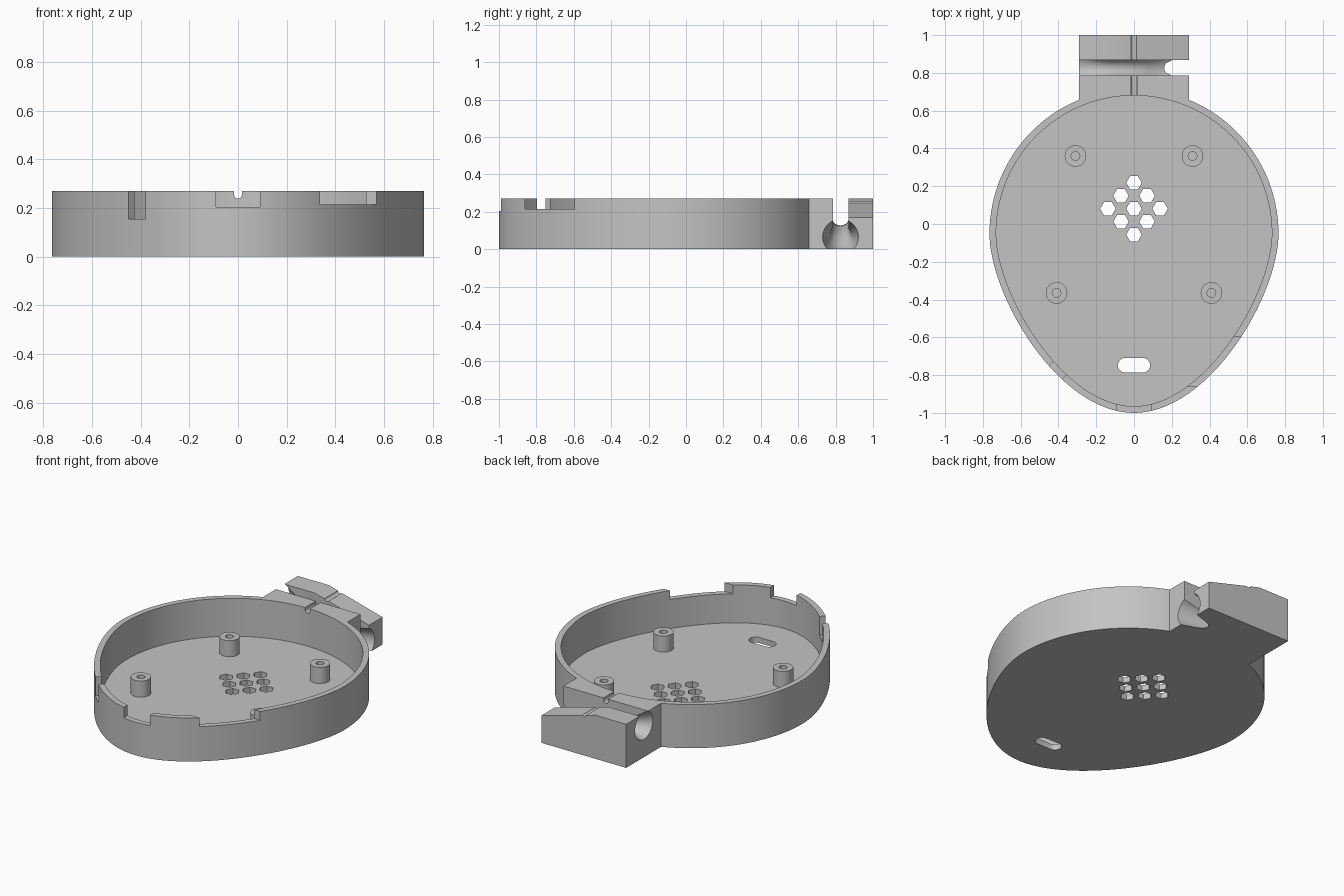
import bpy, bmesh, math
from mathutils import Vector, Matrix

cube = bpy.data.objects.get("Cube")
if cube:
    bpy.data.objects.remove(cube, do_unlink=True)

grey = bpy.data.materials.new("plain_grey")
grey.use_nodes = True
grey.diffuse_color = (0.55, 0.55, 0.55, 1)
grey.node_tree.nodes["Principled BSDF"].inputs["Base Color"].default_value = (0.55, 0.55, 0.55, 1)

HEIGHT, FLOOR, WALL = 0.27, 0.035, 0.035


def loft(name, rings):
    """Closed solid through equal-sized rings of points."""
    bm = bmesh.new()
    loops = [[bm.verts.new(p) for p in ring] for ring in rings]
    n = len(loops[0])
    for a, b in zip(loops, loops[1:]):
        for i in range(n):
            bm.faces.new((a[i], a[(i + 1) % n], b[(i + 1) % n], b[i]))
    bm.faces.new(loops[0][::-1])
    bm.faces.new(loops[-1])
    bmesh.ops.recalc_face_normals(bm, faces=bm.faces)
    mesh = bpy.data.meshes.new(name)
    bm.to_mesh(mesh)
    bm.free()
    mesh.materials.append(grey)
    obj = bpy.data.objects.new(name, mesh)
    bpy.context.collection.objects.link(obj)
    return obj


def prism_z(name, pts, lo, hi):
    return loft(name, [[(x, y, z) for x, y in pts] for z in (lo, hi)])


def prism_y(name, pts, lo, hi):
    return loft(name, [[(x, y, z) for x, z in pts] for y in (lo, hi)])


def box(name, x0, x1, y0, y1, z0, z1):
    return prism_z(name, [(x0, y0), (x1, y0), (x1, y1), (x0, y1)], z0, z1)


def ngon(cx, cy, r, n):
    return [(cx + r * math.cos(math.tau * i / n), cy + r * math.sin(math.tau * i / n)) for i in range(n)]


def combine(target, tool, operation):
    """Apply a boolean and discard the helper solid."""
    tool.hide_render = True
    mod = target.modifiers.new("shape", 'BOOLEAN')
    mod.operation, mod.solver, mod.object = operation, 'EXACT', tool
    bpy.ops.object.select_all(action='DESELECT')
    bpy.context.view_layer.objects.active = target
    target.select_set(True)
    bpy.ops.object.modifier_apply(modifier=mod.name)
    bpy.data.objects.remove(tool, do_unlink=True)


# Egg outline: round back, tapered front
CY, R = -0.05, 0.765
back = [(R * math.cos(math.pi * i / 64), CY + R * math.sin(math.pi * i / 64)) for i in range(65)]
ctrl = [Vector(p) for p in ((-R, CY), (-R, CY - 0.33), (-0.40, -1), (0, -1))]
front = []
for i in range(1, 33):
    t = i / 32
    s = 1 - t
    front.append(tuple(ctrl[0] * s**3 + ctrl[1] * 3 * s * s * t + ctrl[2] * 3 * s * t * t + ctrl[3] * t**3))
egg = back + front + [(-x, y) for x, y in front[-2::-1]]

inner = []
for i, p in enumerate(egg):
    d = (Vector(egg[(i + 1) % len(egg)]) - Vector(egg[i - 1])).normalized()
    inner.append((p[0] - d.y * WALL, p[1] + d.x * WALL))

# Tray body with the cable block at the back
case = prism_z("case", egg, 0, HEIGHT)
combine(case, box("block_inner", -0.29, 0.29, 0.55, 0.83, 0, HEIGHT), 'UNION')
ramp = [(-0.29, 0), (0.29, 0), (0.29, 0.17), (-0.08, HEIGHT), (-0.29, HEIGHT)]
combine(case, prism_y("block_outer", ramp, 0.82, 1), 'UNION')
combine(case, prism_z("cavity", inner, FLOOR, 0.5), 'DIFFERENCE')

# Flared cable channel, dropping towards +x, open above through a slot
stations = [(-0.31, 0.2, 0.095), (-0.25, 0.19, 0.07), (-0.2, 0.18, 0.053), (-0.13, 0.165, 0.043),
            (0, 0.13, 0.043), (0.07, 0.1, 0.047), (0.12, 0.075, 0.056), (0.17, 0.065, 0.07),
            (0.23, 0.065, 0.083), (0.31, 0.065, 0.1)]
channel = loft("channel", [[(x, 0.826 + u, z + v) for u, v in ngon(0, 0, r, 32)] for x, z, r in stations])
combine(case, channel, 'DIFFERENCE')
slot_side = [(x, z) for x, z, r in stations] + [(0.31, 0.4), (-0.31, 0.4)]
combine(case, prism_y("slot", slot_side, 0.785, 0.868), 'DIFFERENCE')

# Thin round-bottomed wire groove
groove = [(0.016 * math.cos(math.pi * (1 + i / 8)), 0.255 + 0.016 * math.sin(math.pi * (1 + i / 8))) for i in range(9)]
combine(case, prism_y("groove", groove + [(0.016, 0.4), (-0.016, 0.4)], 0.6, 1.1), 'DIFFERENCE')

# Rim notches
combine(case, box("front_notch", -0.09, 0.09, -1.1, -0.85, 0.205, 0.4), 'DIFFERENCE')
combine(case, box("left_notch", 0.2, 0.8, -0.86, -0.595, 0.215, 0.4), 'DIFFERENCE')
slit = box("right_slit", -0.05, 0.05, -0.1, 0.1, 0.155, 0.4)
slit.data.transform(Matrix.Translation((-0.395, -0.765, 0)) @ Matrix.Rotation(math.radians(-45), 4, 'Z'))
combine(case, slit, 'DIFFERENCE')

# Screw posts
for x, y in ((-0.31, 0.36), (0.31, 0.36), (-0.41, -0.365), (0.41, -0.365)):
    combine(case, prism_z("post", ngon(x, y, 0.057, 32), 0.02, 0.135), 'UNION')
    combine(case, prism_z("post_hole", ngon(x, y, 0.023, 24), 0.04, 0.3), 'DIFFERENCE')

# Diamond grid of hexagonal sound holes
for i in range(3):
    for j in range(3):
        x, y = 0.069 * (i - j), 0.218 - 0.0685 * (i + j)
        combine(case, prism_z("hex_hole", ngon(x, y, 0.041, 6), -0.1, 0.1), 'DIFFERENCE')

# Rounded opening in the floor near the front
pill = [(math.copysign(0.046, math.cos(a)) + 0.039 * math.cos(a), -0.748 + 0.039 * math.sin(a))
        for a in (math.tau * (i + 0.5) / 32 for i in range(32))]
combine(case, prism_z("floor_opening", pill, -0.1, 0.1), 'DIFFERENCE')

bpy.ops.object.select_all(action='DESELECT')
case.select_set(True)
bpy.context.view_layer.objects.active = case
bpy.ops.object.shade_smooth_by_angle(angle=math.radians(25))
